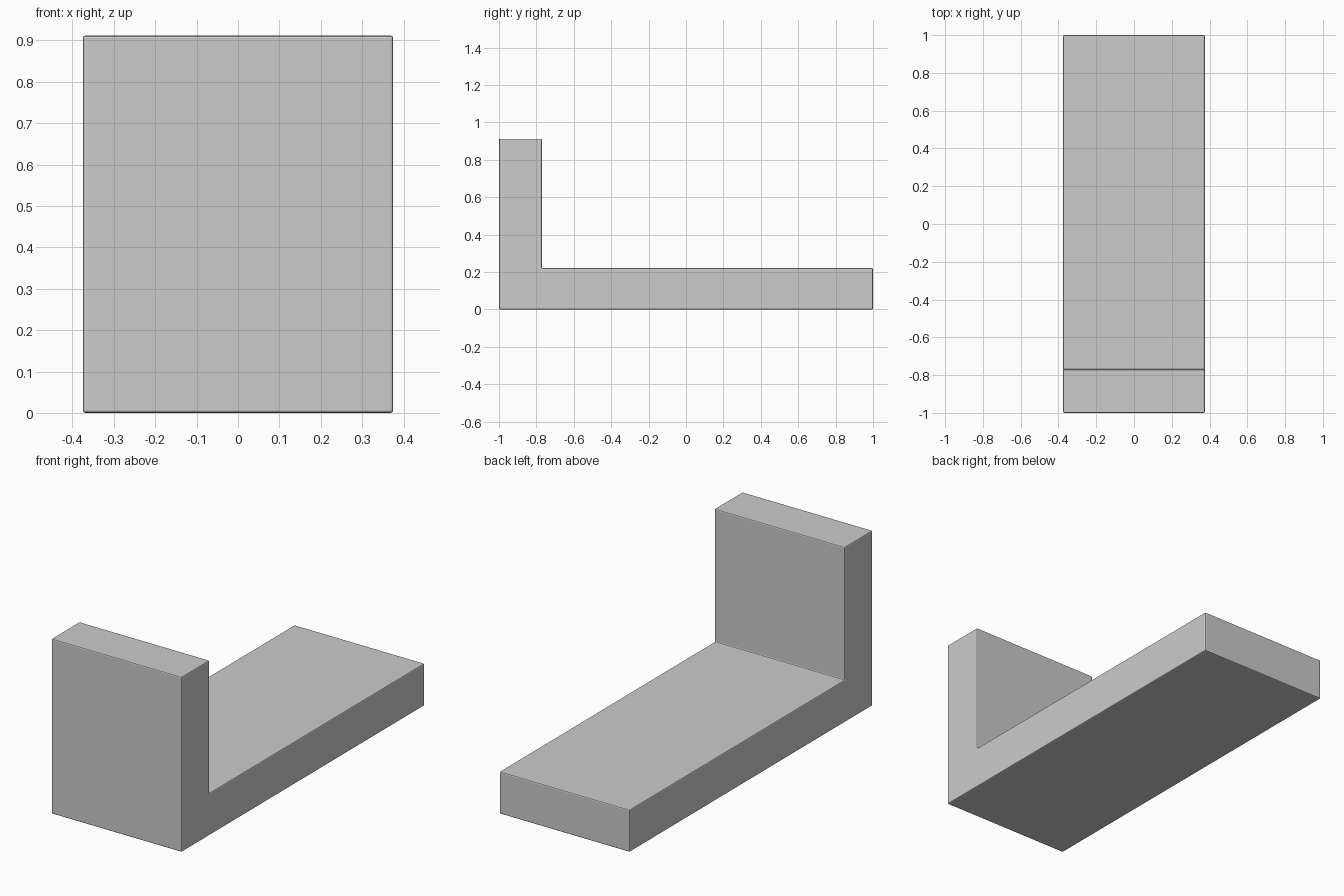
import bpy, bmesh

if "Cube" in bpy.data.objects:
    bpy.data.objects.remove(bpy.data.objects["Cube"])

HALF_WIDTH = 0.375
# L-shaped side profile (y, z): long base with an upright at the front
PROFILE = [(-1, 0), (1, 0), (1, 0.22), (-0.77, 0.22), (-0.77, 0.912), (-1, 0.912)]

# Extrude the profile across the width
bm = bmesh.new()
face = bm.faces.new([bm.verts.new((-HALF_WIDTH, y, z)) for y, z in PROFILE])
extruded = bmesh.ops.extrude_face_region(bm, geom=[face])
verts = [g for g in extruded["geom"] if isinstance(g, bmesh.types.BMVert)]
bmesh.ops.translate(bm, verts=verts, vec=(2 * HALF_WIDTH, 0, 0))
bmesh.ops.recalc_face_normals(bm, faces=bm.faces)

mesh = bpy.data.meshes.new("l_bracket")
bm.to_mesh(mesh)
bm.free()
bracket = bpy.data.objects.new("l_bracket", mesh)
bpy.context.collection.objects.link(bracket)

# Tiny softened edges
bevel = bracket.modifiers.new("edge_softening", "BEVEL")
bevel.width = 0.006
bevel.segments = 2
bevel.limit_method = 'ANGLE'
